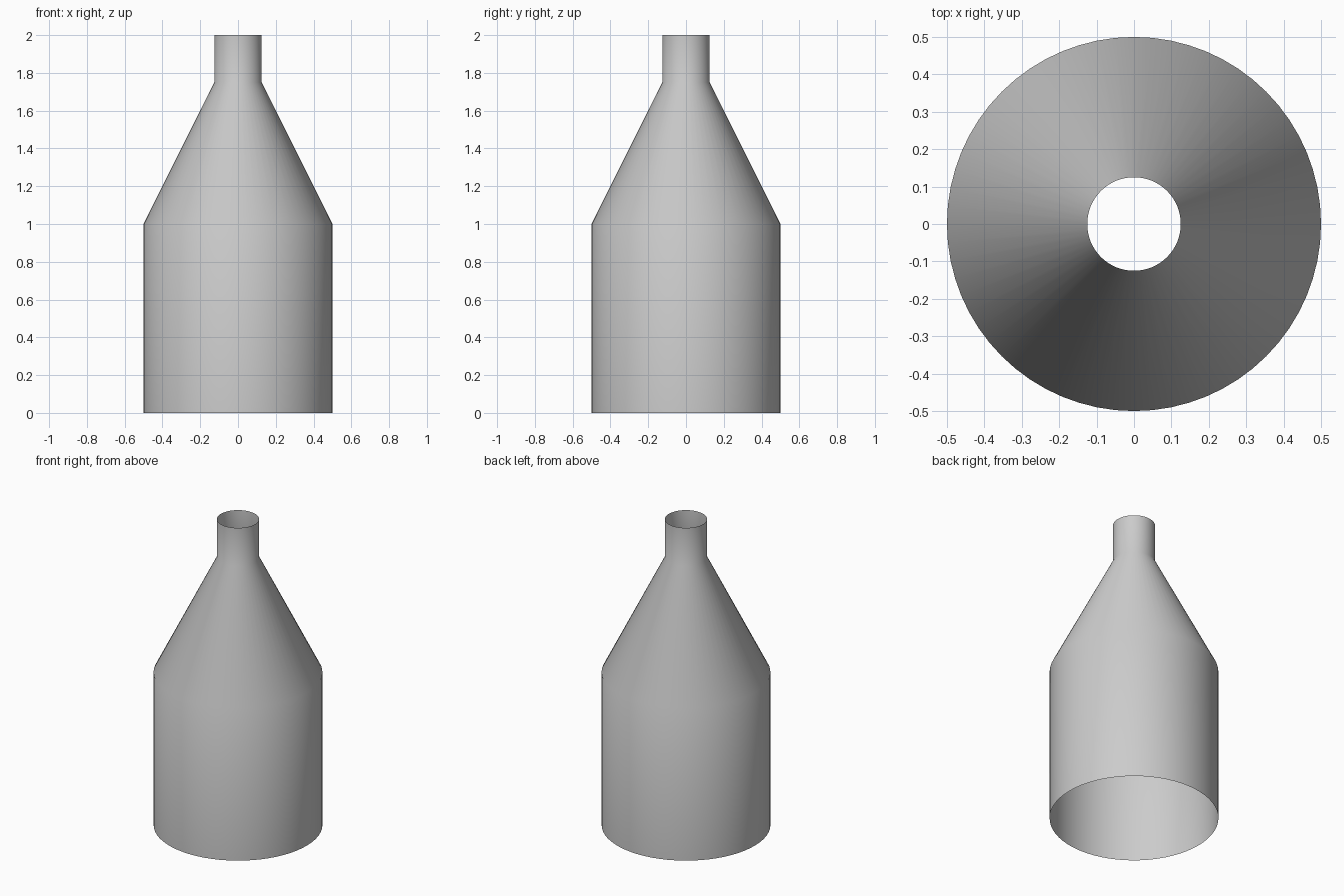
import bpy
import bmesh
from math import radians, tau

cube = bpy.data.objects.get("Cube")
if cube:
    bpy.data.objects.remove(cube, do_unlink=True)

SIDES = 64

# Plain grey finish
grey = bpy.data.materials.new("grey")
grey.use_nodes = True
colour = (0.6, 0.6, 0.6, 1)
grey.diffuse_color = colour
grey.node_tree.nodes["Principled BSDF"].inputs["Base Color"].default_value = colour

# Open shell profile (radius, height): straight wall, sloped shoulder, narrow neck
profile = [(0.5, 0), (0.5, 1), (0.125, 1.75), (0.125, 2)]

bm = bmesh.new()
points = [bm.verts.new((r, 0, z)) for r, z in profile]
edges = [bm.edges.new(pair) for pair in zip(points, points[1:])]
bmesh.ops.spin(bm, geom=points + edges, cent=(0, 0, 0), axis=(0, 0, 1),
               angle=tau, steps=SIDES, use_merge=True)
bmesh.ops.remove_doubles(bm, verts=bm.verts, dist=0.0001)
bmesh.ops.recalc_face_normals(bm, faces=bm.faces)

# Make the normals point outwards
if sum(f.normal.dot(f.calc_center_median()) for f in bm.faces) < 0:
    bmesh.ops.reverse_faces(bm, faces=bm.faces)

mesh = bpy.data.meshes.new("bottle_shell")
bm.to_mesh(mesh)
bm.free()
mesh.materials.append(grey)
bottle = bpy.data.objects.new("bottle_shell", mesh)
bpy.context.collection.objects.link(bottle)

# Smooth shading that blends the wall, shoulder and neck
bpy.ops.object.select_all(action="DESELECT")
bottle.select_set(True)
bpy.context.view_layer.objects.active = bottle
bpy.ops.object.shade_smooth_by_angle(angle=radians(30))
